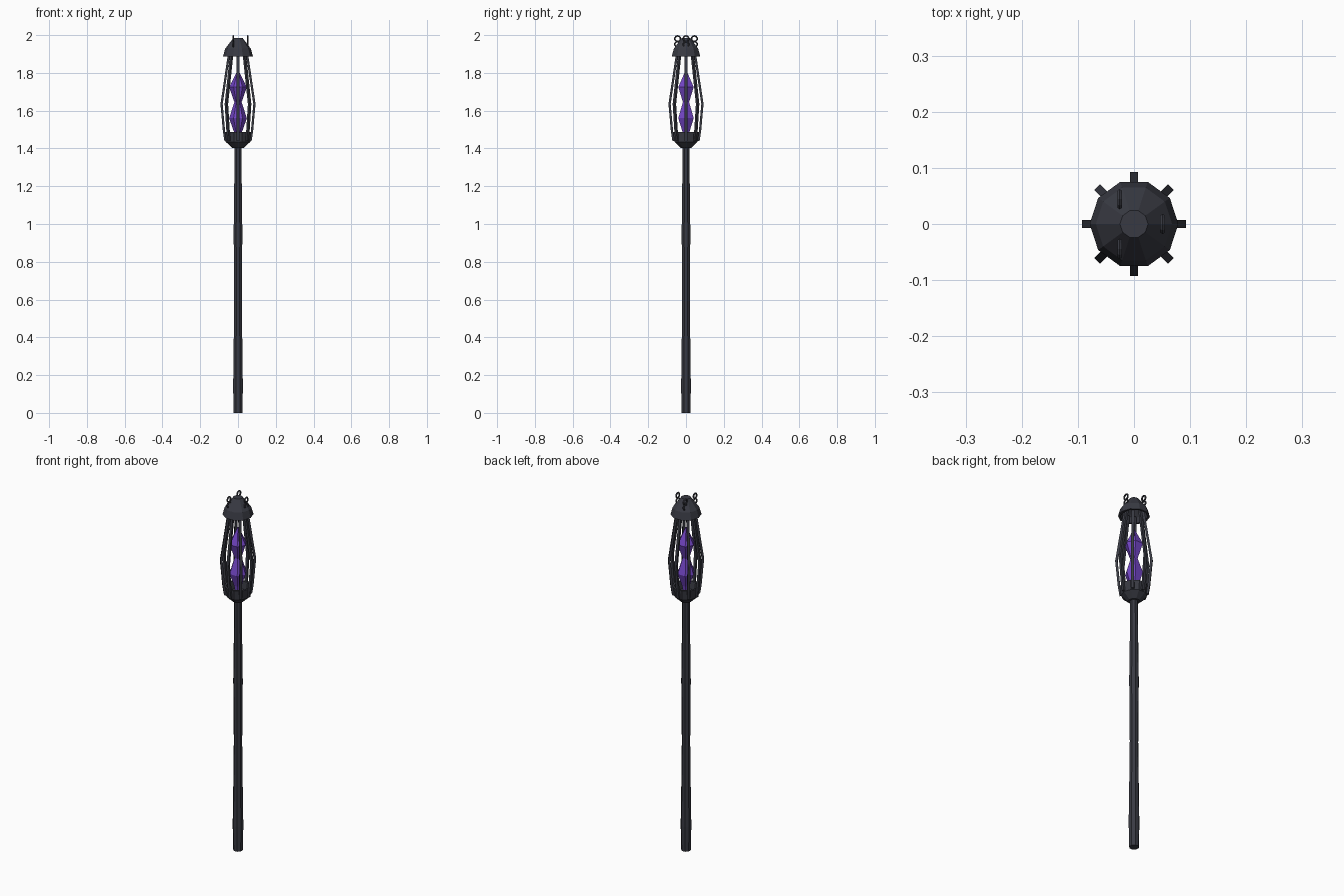
import bpy, bmesh, math
from mathutils import Vector

if "Cube" in bpy.data.objects:
    bpy.data.objects.remove(bpy.data.objects["Cube"])


def material(name, rgb):
    m = bpy.data.materials.new(name)
    m.diffuse_color = (*rgb, 1)
    m.use_nodes = True
    m.node_tree.nodes["Principled BSDF"].inputs["Base Color"].default_value = m.diffuse_color
    return m


IRON = material("dark_iron", (0.04, 0.042, 0.055))
VIOLET = material("violet_crystal", (0.17, 0.06, 0.56))


def finish(name, bm, mat):
    bmesh.ops.recalc_face_normals(bm, faces=bm.faces)
    me = bpy.data.meshes.new(name)
    bm.to_mesh(me)
    bm.free()
    me.materials.append(mat)
    ob = bpy.data.objects.new(name, me)
    bpy.context.collection.objects.link(ob)
    return ob


def lathe(name, profile, sides, mat, offset=0.0):
    """Faceted solid of revolution, closed at both ends; profile is (radius, z)."""
    bm = bmesh.new()
    rings = []
    for r, z in profile:
        rings.append([bm.verts.new((r * math.cos(a), r * math.sin(a), z))
                      for a in (offset + math.tau * i / sides for i in range(sides))])
    for lo, hi in zip(rings, rings[1:]):
        for i in range(sides):
            j = (i + 1) % sides
            bm.faces.new((lo[i], lo[j], hi[j], hi[i]))
    bm.faces.new(rings[0])
    bm.faces.new(rings[-1])
    return finish(name, bm, mat)


def bar(name, path, angle, half_w, half_d, mat):
    """Square bar following (radius, z) points in the vertical plane at angle."""
    bm = bmesh.new()
    out = Vector((math.cos(angle), math.sin(angle), 0))
    side = Vector((-out.y, out.x, 0))
    rings = []
    for r, z in path:
        c = out * r + Vector((0, 0, z))
        rings.append([bm.verts.new(c + side * s * half_w + out * d * half_d)
                      for s, d in ((-1, -1), (1, -1), (1, 1), (-1, 1))])
    for lo, hi in zip(rings, rings[1:]):
        for i in range(4):
            j = (i + 1) % 4
            bm.faces.new((lo[i], lo[j], hi[j], hi[i]))
    bm.faces.new(rings[0])
    bm.faces.new(rings[-1])
    return finish(name, bm, mat)


# Shaft with a slightly uneven, hand-forged profile
lathe("shaft", [(0.025, 0), (0.028, 0.14), (0.026, 0.25), (0.022, 0.60), (0.0225, 0.72),
                (0.025, 0.95), (0.023, 1.10), (0.021, 1.25), (0.020, 1.42)], 8, IRON, math.pi / 8)

# Hollow cup holding the crystal
lathe("lower_cup", [(0.030, 1.403), (0.065, 1.435), (0.071, 1.487), (0.060, 1.487),
                    (0.055, 1.445), (0.02, 1.425)], 10, IRON)

# Hollow faceted cap
lathe("cap", [(0.025, 1.945), (0.058, 1.915), (0.068, 1.888), (0.079, 1.888),
              (0.068, 1.928), (0.025, 1.984)], 10, IRON)

# Hourglass crystal
lathe("crystal", [(0.012, 1.43), (0.022, 1.49), (0.047, 1.56), (0.019, 1.645),
                  (0.047, 1.725), (0.002, 1.815)], 6, VIOLET)

# Eight cage bars
for i in range(8):
    bar(f"cage_bar_{i + 1}", [(0.066, 1.44), (0.074, 1.49), (0.087, 1.635), (0.046, 1.91)],
        math.tau * i / 8, 0.007, 0.006, IRON)

# Three pairs of chain links on the cap
for i in range(3):
    a = math.tau * i / 3
    for part, z in (("lower", 1.951), ("upper", 1.981)):
        bpy.ops.mesh.primitive_torus_add(
            major_segments=10, minor_segments=5, major_radius=0.0145, minor_radius=0.0045,
            location=(0.051 * math.cos(a), 0.051 * math.sin(a), z),
            rotation=(0, math.pi / 2, 0))
        link = bpy.context.object
        link.name = f"{part}_chain_link_{i + 1}"
        link.data.materials.append(IRON)
